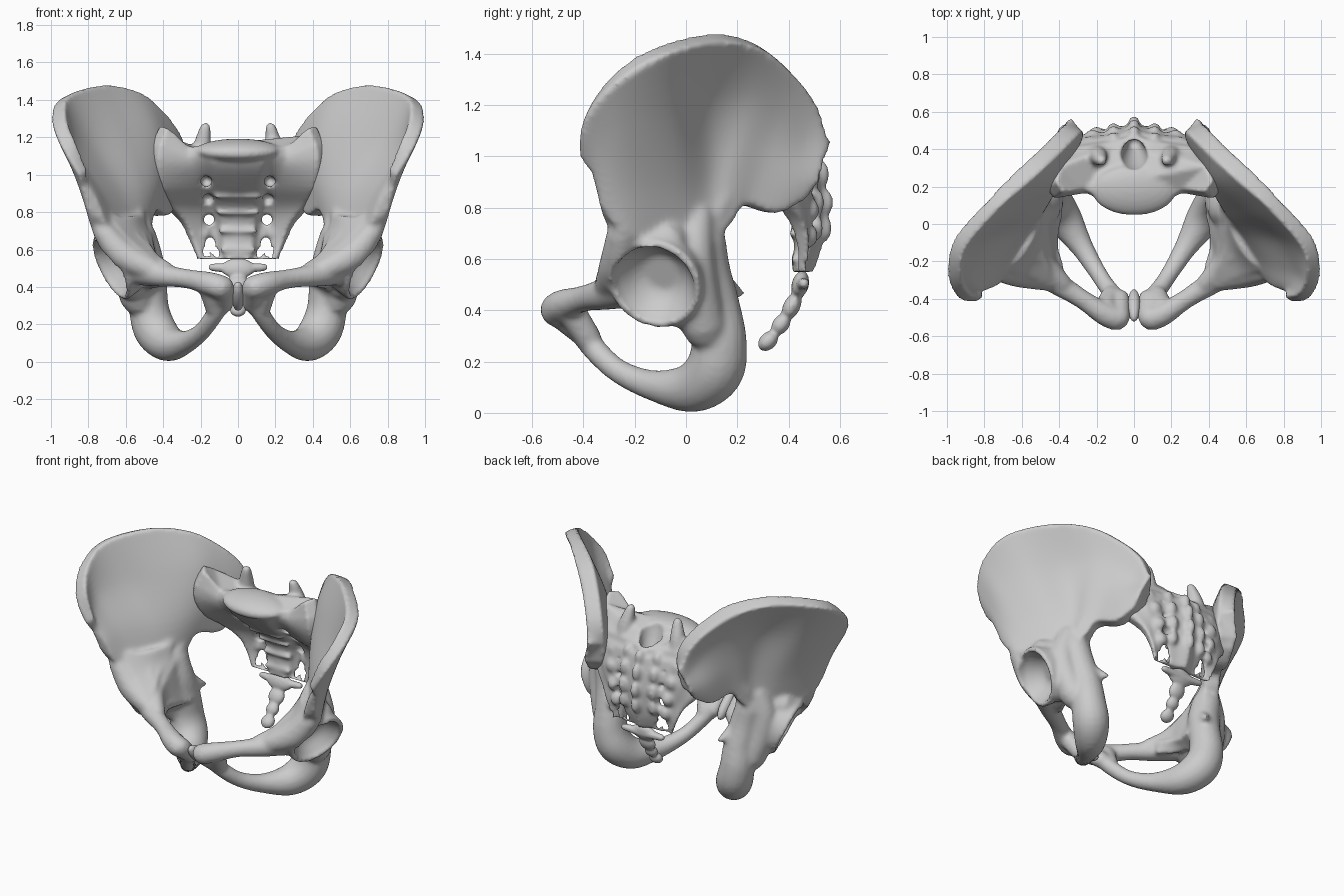
import bpy, bmesh, math
from mathutils import Vector, Matrix

if "Cube" in bpy.data.objects:
    bpy.data.objects.remove(bpy.data.objects["Cube"])


def curve(pts, n):
    """Smooth curve through points of any dimension."""
    pts, out = [Vector(p) for p in pts], []
    for i in range(len(pts) - 1):
        a, b, c, d = (pts[max(i - 1, 0)], pts[i], pts[i + 1],
                      pts[min(i + 2, len(pts) - 1)])
        for k in range(n):
            t = k / n
            out.append(0.5 * (2 * b + (c - a) * t + (2 * a - 5 * b + 4 * c - d) * t ** 2
                              + (3 * b - a - 3 * c + d) * t ** 3))
    return out + [pts[-1]]


def loft(bm, loops):
    """Capped skin over a row of closed loops."""
    rings = [[bm.verts.new(p) for p in loop] for loop in loops]
    n = len(rings[0])
    faces = [bm.faces.new(rings[0]), bm.faces.new(rings[-1])]
    for a, b in zip(rings, rings[1:]):
        for i in range(n):
            j = (i + 1) % n
            faces.append(bm.faces.new((a[i], a[j], b[j], b[i])))
    bmesh.ops.recalc_face_normals(bm, faces=faces)


def sheet(bm, rows):
    """Thick curved plate through rows of (x, y, z, half thickness) points."""
    grid = [curve(col, 6) for col in zip(*[curve(row, 6) for row in rows])]
    loops = []
    for j, col in enumerate(grid):
        outer, inner = [], []
        for i, p in enumerate(col):
            du = grid[min(j + 1, len(grid) - 1)][i] - grid[max(j - 1, 0)][i]
            dv = col[min(i + 1, len(col) - 1)] - col[max(i - 1, 0)]
            n = du.to_3d().cross(dv.to_3d()).normalized() * p[3]
            outer.append(p.to_3d() + n)
            inner.append(p.to_3d() - n)
        loops.append(outer + inner[::-1])
    loft(bm, loops)


def tube(bm, pts, sides=16, flat=False):
    """Tube through (x, y, z, radius) points, with round or flat ends."""
    path = curve(pts, 5)
    pos = [p.to_3d() for p in path]
    rad = [p[3] for p in path]
    if not flat:
        a, b = (pos[0] - pos[1]).normalized(), (pos[-1] - pos[-2]).normalized()
        p0, p1, r0, r1 = pos[0], pos[-1], rad[0], rad[-1]
        pos = [p0 + a * r0 * .95, p0 + a * r0 * .6] + pos + [p1 + b * r1 * .6, p1 + b * r1 * .95]
        rad = [r0 * .3, r0 * .8] + rad + [r1 * .8, r1 * .3]
    tan = [(pos[min(i + 1, len(pos) - 1)] - pos[max(i - 1, 0)]).normalized()
           for i in range(len(pos))]
    q = tan[0].to_track_quat('Z', 'Y')
    loops = []
    for i, (p, r) in enumerate(zip(pos, rad)):
        if i:
            q = tan[i - 1].rotation_difference(tan[i]) @ q
        loops.append([p + q @ Vector((r * math.cos(s), r * math.sin(s), 0))
                      for s in (2 * math.pi * k / sides for k in range(sides))])
    loft(bm, loops)


def blob(bm, centre, size, tilt=0):
    m = (Matrix.Translation(centre) @ Matrix.Rotation(tilt, 4, 'X')
         @ Matrix.Diagonal((*size, 1)))
    bmesh.ops.create_icosphere(bm, subdivisions=4, radius=1, matrix=m)


def make(name, bm):
    mesh = bpy.data.meshes.new(name)
    bm.to_mesh(mesh)
    bm.free()
    ob = bpy.data.objects.new(name, mesh)
    bpy.context.collection.objects.link(ob)
    return ob


def finish(name, bm, voxel, cut=None, mirror=False, smooth=6):
    """Fuse the overlapping pieces, carve the holes and smooth the result."""
    ob = make(name, bm)

    def fuse():
        m = ob.modifiers.new("fuse", 'REMESH')
        m.mode, m.voxel_size = 'VOXEL', voxel
    fuse()
    cutter = None
    if cut:
        cutter = make(name + "_cutter", cut)
        cutter.hide_render = True
        m = ob.modifiers.new("carve", 'BOOLEAN')
        m.operation, m.solver, m.object = 'DIFFERENCE', 'EXACT', cutter
        fuse()
    m = ob.modifiers.new("soften", 'SMOOTH')
    m.factor, m.iterations = 0.5, smooth
    if mirror:
        ob.modifiers.new("mirror", 'MIRROR').use_mirror_merge = False
    bpy.context.view_layer.update()
    mesh = bpy.data.meshes.new_from_object(
        ob.evaluated_get(bpy.context.evaluated_depsgraph_get()))
    ob.modifiers.clear()
    ob.data = mesh
    mesh.polygons.foreach_set("use_smooth", [True] * len(mesh.polygons))
    if cutter:
        bpy.data.objects.remove(cutter)


# Iliac wing: rows from crest down to socket roof, each running front to back
crest = [(.825, -.405, 1.01), (.905, -.39, 1.16), (.96, -.285, 1.30), (.935, -.11, 1.41),
         (.75, .11, 1.465), (.57, .28, 1.43), (.43, .41, 1.32), (.34, .50, 1.19), (.305, .53, 1.05)]
upper = [(.815, -.36, .93), (.86, -.34, 1.03), (.88, -.24, 1.12), (.79, -.07, 1.16),
         (.62, .08, 1.2), (.495, .24, 1.22), (.41, .35, 1.16), (.345, .44, 1.06), (.315, .525, .98)]
lower = [(.775, -.34, .83), (.78, -.29, .86), (.75, -.19, .89), (.66, -.05, .90),
         (.545, .07, .92), (.49, .17, .95), (.435, .28, .97), (.385, .40, .92), (.34, .50, .91)]
roof = [(.75, -.30, .74), (.72, -.24, .70), (.66, -.15, .66), (.60, -.05, .64),
        (.55, .06, .65), (.50, .15, .73), (.465, .21, .81), (.41, .34, .78), (.36, .45, .84)]
hip = bmesh.new()
sheet(hip, [[(*p, (a if i < 5 else b) * (.75 if i == 0 else 1)) for i, p in enumerate(row)]
            for row, a, b in ((crest, .043, .052), (upper, .027, .057),
                              (lower, .045, .06), (roof, .058, .048))])
# Inner wall of the pelvis behind the socket
sheet(hip, [[(.51, .14, .80, .05), (.53, .03, .70, .07), (.52, -.10, .62, .07),
             (.48, -.22, .55, .06), (.38, -.32, .48, .05)],
            [(.49, .14, .58, .05), (.50, .04, .53, .07), (.49, -.07, .50, .07),
             (.46, -.17, .47, .05), (.38, -.30, .46, .04)],
            [(.46, .12, .41, .07), (.445, .04, .39, .07), (.44, -.04, .40, .05),
             (.43, -.12, .415, .045), (.38, -.23, .44, .04)]])
# Sloping floor of the wing in front of the brim
sheet(hip, [[(.72, -.22, .76, .05), (.62, -.25, .62, .06), (.47, -.30, .51, .05)],
            [(.60, -.10, .76, .05), (.56, -.14, .64, .06), (.46, -.26, .53, .05)],
            [(.54, .05, .78, .05), (.53, -.05, .66, .06), (.45, -.22, .55, .05)]])

# Hip socket body
rim = Vector((.685, -.125, .50))
facing = Vector((.85, -.30, -.43)).normalized()
tube(hip, [(*(rim - facing * d), r) for d, r in
           ((.20, .15), (.12, .17), (.06, .183), (0, .193))], 32, True)
tube(hip, [(.66, -.08, .66, .09), (.72, -.14, .62, .06)])
# Rear column
tube(hip, [(.56, .04, .77, .07), (.60, .025, .63, .085), (.59, .035, .50, .09),
           (.54, .07, .34, .09)])
tube(hip, [(.50, .06, .42, .085), (.58, -.03, .41, .08)])
# Pelvic brim, front column, upper pubic ramus
tube(hip, [(.50, .16, .88, .05), (.53, .08, .74, .06), (.53, -.05, .64, .07),
           (.49, -.19, .55, .06), (.38, -.32, .48, .05)])
tube(hip, [(.72, -.25, .70, .06), (.61, -.26, .57, .08), (.45, -.30, .49, .06)])
tube(hip, [(.56, -.20, .50, .09), (.42, -.31, .465, .065), (.28, -.40, .445, .052),
           (.16, -.48, .42, .062), (.095, -.505, .40, .066)])
# Pubic body
tube(hip, [(.082, -.50, .40, .062), (.074, -.40, .31, .052)])
tube(hip, [(.155, -.45, .40, .058), (.125, -.38, .29, .052)])
# Lower ramus, seat bone and ischium
tube(hip, [(.08, -.41, .32, .05), (.14, -.34, .23, .047), (.20, -.25, .155, .048),
           (.28, -.12, .105, .062), (.37, .02, .098, .098), (.44, .11, .165, .115),
           (.475, .13, .28, .108), (.48, .11, .42, .10), (.50, .075, .55, .10),
           (.53, .065, .68, .09)])
# Ischial spine
tube(hip, [(.45, .13, .51, .05), (.42, .185, .48, .03), (.40, .215, .465, .016)])
# Socket hollow
socket = bmesh.new()
tube(socket, [(*(rim + facing * d), r) for d, r in
              ((-.11, .075), (-.085, .11), (-.04, .145), (0, .162), (.15, .165))], 32, True)
finish("hip_bones", hip, .012, socket, mirror=True)

# Cartilage disc between the pubic bones
disc = bmesh.new()
blob(disc, (0, -.435, .35), (.035, .11, .045), -.72)
finish("pubic_disc", disc, .01, smooth=2)

# Sacrum: (height, half width, body half width, front, wing front, back, wing lift)
sections = curve([
    (1.16, .42, .20, .10, .17, .45, .11), (1.10, .465, .20, .09, .14, .48, .06),
    (1.03, .475, .18, .13, .145, .50, .02), (.93, .45, .16, .24, .21, .525, 0),
    (.83, .39, .14, .36, .33, .54, 0), (.74, .31, .12, .41, .40, .54, 0),
    (.64, .265, .11, .42, .43, .53, 0), (.55, .23, .10, .41, .43, .50, 0)], 4)
loops = []
for k, (z, w, b, yf, yl, yb, lift) in enumerate(sections):
    tip = .15 if k < 4 else 0
    drop = .7 * max(0, 1 - k / 8)
    half = [(0, yf, 0), (b * .7, yf + .01, 0), (b, yf + .05, 0),
            (b * 1.3, (yl + yf) / 2 + .05, 0), (w * .9, yl, lift), (w, yl + .06, lift),
            (w * .93, (yl + yb) / 2, lift / 2), (w * .68, yb - .06, 0),
            (w * .25, yb - .03, 0), (0, yb, 0)]
    half = [Vector((x, y, z + dz + tip * (y - .25) - drop * max(0, y - .3)))
            for x, y, dz in half]
    loops.append(half + [Vector((-p.x, p.y, p.z)) for p in half[-2:0:-1]])
sacrum = bmesh.new()
loft(sacrum, loops)
# Upper body of the sacrum
blob(sacrum, (0, .18, 1.13), (.225, .135, .06), .15)
# Spine ridge bumps and front cross ridges
for y, z in ((.49, 1.02), (.525, .93), (.54, .82), (.535, .72)):
    blob(sacrum, (0, y, z), (.03, .035, .055))
    for s in (-1, 1):
        blob(sacrum, (s * .11, y - .025, z), (.03, .025, .05))
        blob(sacrum, (s * (.14 + .19 * (z - .5)), y - .055, z - .03), (.04, .035, .045))
for y, z, w in ((.30, .885, .11), (.385, .80, .10), (.42, .70, .09), (.425, .60, .08)):
    tube(sacrum, [(-w, y, z, .016), (w, y, z, .016)])
# Upper joint horns, foramina and the spinal canal
holes = bmesh.new()
tube(holes, [(0, .36, 1.32, .08), (0, .37, 1.15, .075), (0, .43, .93, .035)])
for s in (-1, 1):
    tube(sacrum, [(s * .20, .37, 1.06, .06), (s * .19, .36, 1.16, .048),
                  (s * .175, .34, 1.25, .03)])
    for x, z, r, deep in ((.17, .965, .03, .33), (.16, .87, .03, .39)):
        tube(holes, [(s * x, .05, z, r), (s * x, deep, z, r)])
        tube(holes, [(s * x, .49, z, .022), (s * x, .70, z, .022)])
    for x, z, r in ((.155, .76, .03), (.15, .645, .022)):
        tube(holes, [(s * x, .05, z, r), (s * x, .70, z, r)])
finish("sacrum", sacrum, .011, holes, smooth=5)

# Tailbone
tail = bmesh.new()
tube(tail, [(-.14, .46, .505, .02), (0, .45, .50, .03), (.14, .46, .505, .02)])
for y, z, w, h in ((.445, .50, .09, .055), (.412, .415, .055, .055),
                   (.37, .345, .042, .045), (.32, .28, .045, .045)):
    blob(tail, (0, y, z), (w, .033, h), -.25 - (.5 - z) * 2.5)
finish("tailbone", tail, .009, smooth=3)
